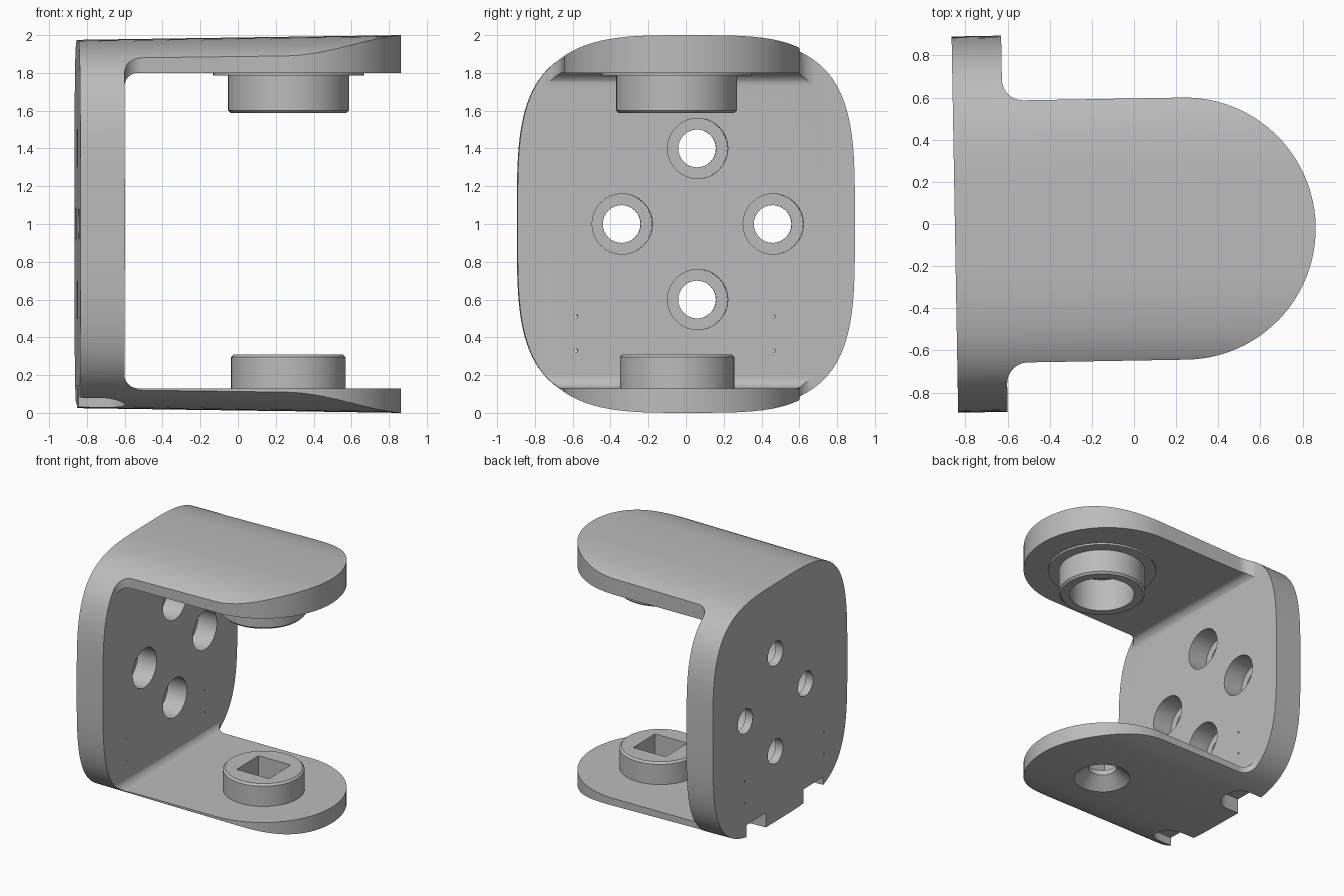
import bpy, bmesh, math
from math import cos, sin, pi, radians

cube = bpy.data.objects.get("Cube")
if cube:
    bpy.data.objects.remove(cube, do_unlink=True)

grey = bpy.data.materials.new("light_grey")
grey.use_nodes = True
colour = (0.5, 0.5, 0.5, 1)
grey.diffuse_color = colour
grey.node_tree.nodes["Principled BSDF"].inputs["Base Color"].default_value = colour


def place(axis, a, b, t):
    """Put a section point (a, b) at distance t along an axis."""
    return {"x": (t, a, b), "y": (a, t, b), "z": (a, b, t)}[axis]


def loft(name, axis, sections):
    """Closed solid through sections given as (t, points)."""
    bm = bmesh.new()
    rings = [[bm.verts.new(place(axis, a, b, t)) for a, b in pts] for t, pts in sections]
    n = len(rings[0])
    for low, high in zip(rings, rings[1:]):
        for i in range(n):
            j = (i + 1) % n
            bm.faces.new((low[i], low[j], high[j], high[i]))
    bm.faces.new(rings[0])
    bm.faces.new(rings[-1])
    bmesh.ops.recalc_face_normals(bm, faces=bm.faces)
    mesh = bpy.data.meshes.new(name)
    bm.to_mesh(mesh)
    bm.free()
    mesh.materials.append(grey)
    obj = bpy.data.objects.new(name, mesh)
    bpy.context.collection.objects.link(obj)
    return obj


def arc(cx, cy, r, start, end, n=10):
    angles = [radians(start + (end - start) * i / n) for i in range(n + 1)]
    return [(cx + r * cos(a), cy + r * sin(a)) for a in angles]


def turned(name, axis, cx, cy, profile, n=48):
    """Round solid from (radius, t) pairs."""
    return loft(name, axis, [(t, arc(cx, cy, r, 0, 360, n)[:-1]) for r, t in profile])


def boolean(targets, tool, operation="DIFFERENCE"):
    tool.hide_render = True
    for obj in targets:
        mod = obj.modifiers.new("cut", "BOOLEAN")
        mod.operation, mod.solver, mod.object = operation, "EXACT", tool
        bpy.context.view_layer.objects.active = obj
        bpy.ops.object.modifier_apply(modifier=mod.name)
    bpy.data.objects.remove(tool, do_unlink=True)


def squircle(half_width, half_height, power=3.7, n=120):
    pts = []
    for i in range(n):
        c, s = cos(2 * pi * i / n), sin(2 * pi * i / n)
        y = math.copysign(abs(c) ** (2 / power), c) * half_width
        z = math.copysign(abs(s) ** (2 / power), s) * half_height
        pts.append((0.012 + y, 1 + z))
    return pts


# Bracket: C-shaped side profile, trimmed by the plan and the end outline
side = ([(-0.85, -0.1), (1, -0.1), (1, 0.13)] + arc(-0.54, 0.205, 0.075, 270, 180)
        + arc(-0.54, 1.725, 0.075, 180, 90) + [(1, 1.8), (1, 2.1), (-0.85, 2.1)])
bracket = loft("bracket", "y", [(-1.1, side), (1.1, side)])

plan = ([(-0.95, -1), (-0.615, -1)] + arc(-0.515, -0.748, 0.1, 180, 90)
        + arc(0.24, -0.026, 0.622, -90, 90, 48)
        + arc(-0.515, 0.696, 0.1, 270, 180) + [(-0.615, 1), (-0.95, 1)])
boolean([bracket], loft("plan_trim", "z", [(-0.2, plan), (2.2, plan)]), "INTERSECT")

outline = loft("outline_trim", "x", [(-0.95, squircle(0.893, 0.9735)),
                                     (0.95, squircle(0.893, 1.0013))])
boolean([bracket], outline, "INTERSECT")

# Counterbored mounting holes in the back plate
for dy, dz in ((0, 0.4), (0, -0.4), (0.4, 0), (-0.4, 0)):
    hole = turned("hole_cutter", "x", 0.073 + dy, 1 + dz,
                  [(0.1, -1), (0.1, -0.785), (0.16, -0.785), (0.16, -0.5)], 32)
    boolean([bracket], hole)

# Pin holes and rounded notches along the lower edge
for y in (0.475, -0.57):
    for z in (0.33, 0.51):
        boolean([bracket], turned("pin_cutter", "x", y, z, [(0.008, -1), (0.008, -0.5)], 8))
for y in (0.33, -0.431):
    notch = [(-1, y - 0.13)] + arc(-0.735, y, 0.13, -90, 90, 16) + [(-1, y + 0.13)]
    boolean([bracket], loft("notch_cutter", "z", [(-0.2, notch), (0.145, notch)]))

# Upper bearing boss with thin flange and round socket
ux, uy = 0.267, -0.054
upper_boss = turned("upper_boss", "z", ux, uy,
                    [(0.305, 1.587), (0.32, 1.602), (0.32, 1.785), (0.4, 1.785), (0.4, 1.81)], 64)
boolean([bracket, upper_boss],
        turned("socket_cutter", "z", ux, uy, [(0.24, 1.5), (0.24, 1.85)]))

# Lower boss with square pocket
lx, ly = 0.266, -0.052
lower_boss = turned("lower_boss", "z", lx, ly,
                    [(0.303, 0.12), (0.303, 0.295), (0.288, 0.31)], 64)
square = arc(lx, ly, 0.145 * math.sqrt(2), 45, 315, 3)
boolean([lower_boss], loft("pocket_cutter", "z", [(0.14, square), (0.4, square)]))

# Countersunk screw hole from below
screw = [(0.215, -0.1), (0.215, 0.003), (0.105, 0.1), (0.105, 0.25)]
boolean([bracket, lower_boss], turned("screw_cutter", "z", lx, ly, screw))

# Smooth curved faces, slight turn about the vertical
for obj in (bracket, upper_boss, lower_boss):
    bpy.ops.object.select_all(action="DESELECT")
    obj.select_set(True)
    bpy.context.view_layer.objects.active = obj
    bpy.ops.object.shade_smooth_by_angle(angle=radians(30))
    obj.rotation_euler.z = radians(1)
